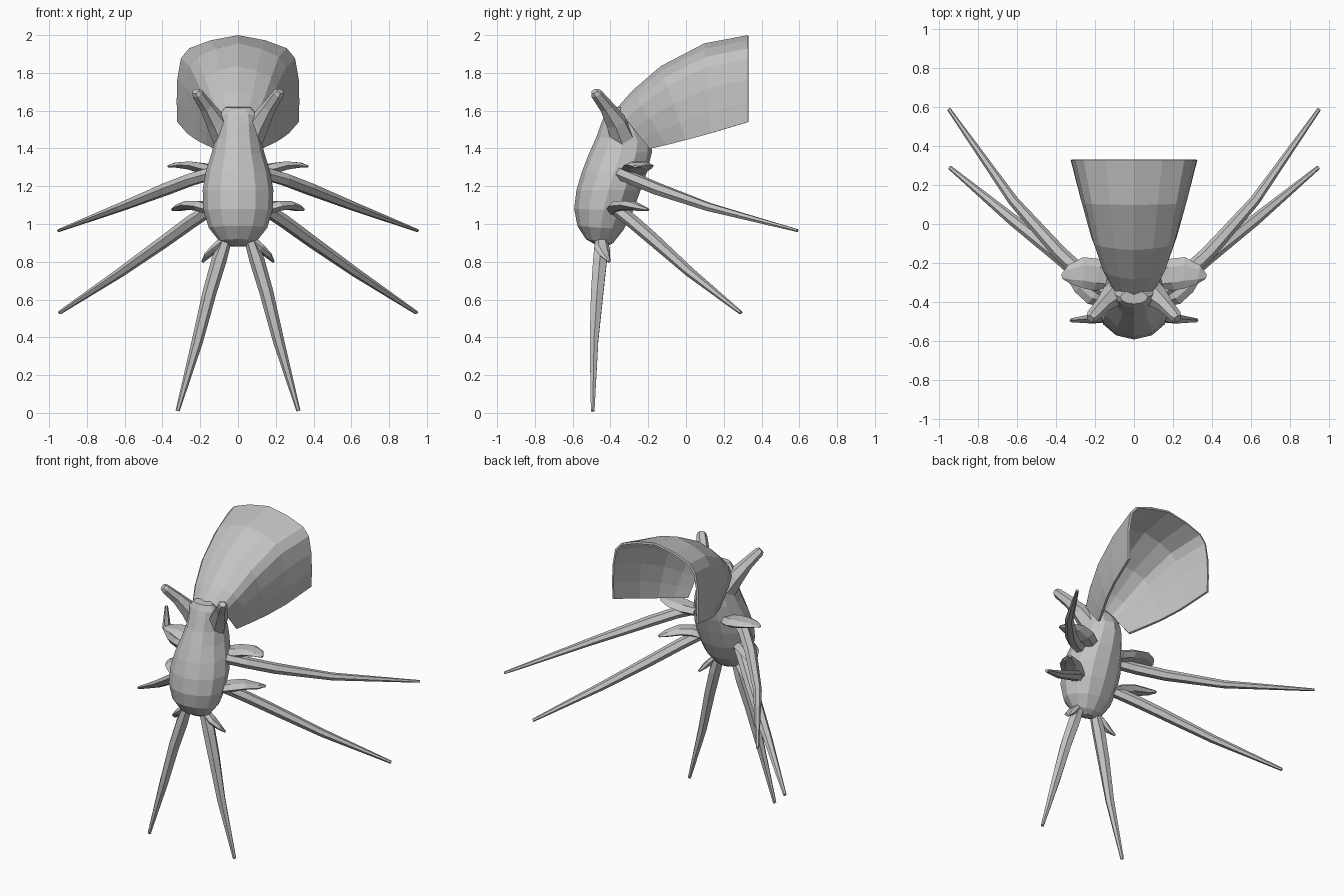
import bpy, bmesh, math
from mathutils import Vector

grey = bpy.data.materials.new("plain grey")
grey.diffuse_color = (0.55, 0.55, 0.55, 1)


def skin(name, rings, closed=True, mirror=False):
    """Join successive rings of points into a surface; closed tubes get capped ends."""
    bm = bmesh.new()
    loops = [[bm.verts.new(p) for p in ring] for ring in rings]
    n = len(loops[0])
    for a, b in zip(loops, loops[1:]):
        for i in range(n if closed else n - 1):
            j = (i + 1) % n
            bm.faces.new((a[i], a[j], b[j], b[i]))
    if closed:
        bm.faces.new(loops[0][::-1])
        bm.faces.new(loops[-1])
    bmesh.ops.recalc_face_normals(bm, faces=bm.faces)
    mesh = bpy.data.meshes.new(name)
    bm.to_mesh(mesh)
    bm.free()
    mesh.materials.append(grey)
    obj = bpy.data.objects.new(name, mesh)
    bpy.context.collection.objects.link(obj)
    if mirror:
        obj.modifiers.new("mirror", 'MIRROR').use_axis[0] = True
    return obj


def limb(name, path, sides=6, up=(0, 0, 1)):
    """Mirrored tapering tube; path rows are x, y, z, half width, half thickness."""
    pts = [Vector(p[:3]) for p in path]
    rings = []
    for i, row in enumerate(path):
        t = (pts[min(i + 1, len(pts) - 1)] - pts[max(i - 1, 0)]).normalized()
        side = t.cross(Vector(up)).normalized()
        top = side.cross(t)
        angles = [2 * math.pi * k / sides for k in range(sides)]
        rings.append([pts[i] + side * row[3] * math.cos(a) + top * row[4] * math.sin(a)
                      for a in angles])
    return skin(name, rings, mirror=True)


# Body: each row is front y, front z, back y, back z, half width
body = [(-0.47, 0.885, -0.42, 0.88, 0.045), (-0.53, 0.92, -0.385, 0.90, 0.10),
        (-0.575, 0.99, -0.33, 0.97, 0.155), (-0.592, 1.08, -0.28, 1.07, 0.183),
        (-0.58, 1.18, -0.24, 1.18, 0.187), (-0.55, 1.28, -0.205, 1.28, 0.17),
        (-0.515, 1.37, -0.18, 1.38, 0.14), (-0.475, 1.46, -0.185, 1.43, 0.122),
        (-0.45, 1.53, -0.23, 1.51, 0.115), (-0.43, 1.58, -0.29, 1.57, 0.105),
        (-0.41, 1.615, -0.34, 1.62, 0.07)]
rings = []
for yf, zf, yb, zb, w in body:
    ring = []
    for k in range(12):
        a = 2 * math.pi * k / 12
        s = (1 - math.cos(a)) / 2
        ring.append((w * math.sin(a), yf + (yb - yf) * s, zf + (zb - zf) * s))
    rings.append(ring)
skin("body", rings)

# Flared tail hood, open below: top y, top z, bottom y, bottom z, half width
hood = [(-0.36, 1.61, -0.19, 1.40, 0.12), (-0.28, 1.70, -0.10, 1.42, 0.165),
        (-0.13, 1.83, 0.0, 1.445, 0.215), (0.10, 1.95, 0.13, 1.48, 0.265),
        (0.33, 1.993, 0.33, 1.54, 0.318)]
half = [(0, 0), (0.45, 0.06), (0.8, 0.15), (0.93, 0.26), (0.99, 0.5), (1.0, 0.76), (0.99, 1)]
arch = [(-u, v) for u, v in half[:0:-1]] + half
rings = [[(u * w, yt + (yb - yt) * v, zt + (zb - zt) * v) for u, v in arch]
         for yt, zt, yb, zb, w in hood]
shell = skin("tail_hood", rings, closed=False)
solid = shell.modifiers.new("thickness", 'SOLIDIFY')
solid.thickness = 0.014
solid.offset = 0

# Head horns
limb("horns", [(0.06, -0.33, 1.44, 0.07, 0.07), (0.115, -0.37, 1.54, 0.06, 0.055),
               (0.165, -0.42, 1.62, 0.04, 0.038), (0.215, -0.475, 1.69, 0.033, 0.03),
               (0.224, -0.485, 1.703, 0.022, 0.02)])

# Three pairs of legs
limb("rear_legs", [(0.13, -0.35, 1.27, 0.04, 0.035), (0.25, -0.27, 1.235, 0.04, 0.035),
                   (0.38, -0.15, 1.185, 0.038, 0.034), (0.62, 0.12, 1.09, 0.027, 0.024),
                   (0.95, 0.59, 0.965, 0.01, 0.008)])
limb("middle_legs", [(0.13, -0.38, 1.09, 0.04, 0.035), (0.25, -0.28, 1.01, 0.04, 0.035),
                     (0.38, -0.17, 0.915, 0.037, 0.033), (0.62, 0.02, 0.745, 0.03, 0.025),
                     (0.945, 0.29, 0.53, 0.011, 0.01)])
limb("front_legs", [(0.06, -0.45, 0.93, 0.03, 0.035), (0.10, -0.455, 0.81, 0.04, 0.042),
                    (0.15, -0.47, 0.64, 0.037, 0.038), (0.215, -0.487, 0.38, 0.03, 0.026),
                    (0.32, -0.494, 0.01, 0.011, 0.011)], up=(0, 1, 0))

# Leaf-shaped flaps above the legs
limb("rear_flaps", [(0.12, -0.28, 1.28, 0.06, 0.03), (0.19, -0.26, 1.295, 0.082, 0.032),
                    (0.26, -0.25, 1.31, 0.08, 0.025), (0.33, -0.26, 1.312, 0.05, 0.015),
                    (0.37, -0.27, 1.305, 0.012, 0.006)])
limb("middle_flaps", [(0.13, -0.38, 1.07, 0.05, 0.03), (0.20, -0.35, 1.095, 0.07, 0.03),
                      (0.26, -0.30, 1.10, 0.065, 0.025), (0.315, -0.245, 1.085, 0.042, 0.018),
                      (0.345, -0.20, 1.075, 0.012, 0.007)])
limb("front_flaps", [(0.07, -0.45, 0.92, 0.03, 0.025), (0.12, -0.445, 0.875, 0.042, 0.022),
                     (0.16, -0.43, 0.835, 0.032, 0.016), (0.188, -0.405, 0.80, 0.008, 0.006)])
